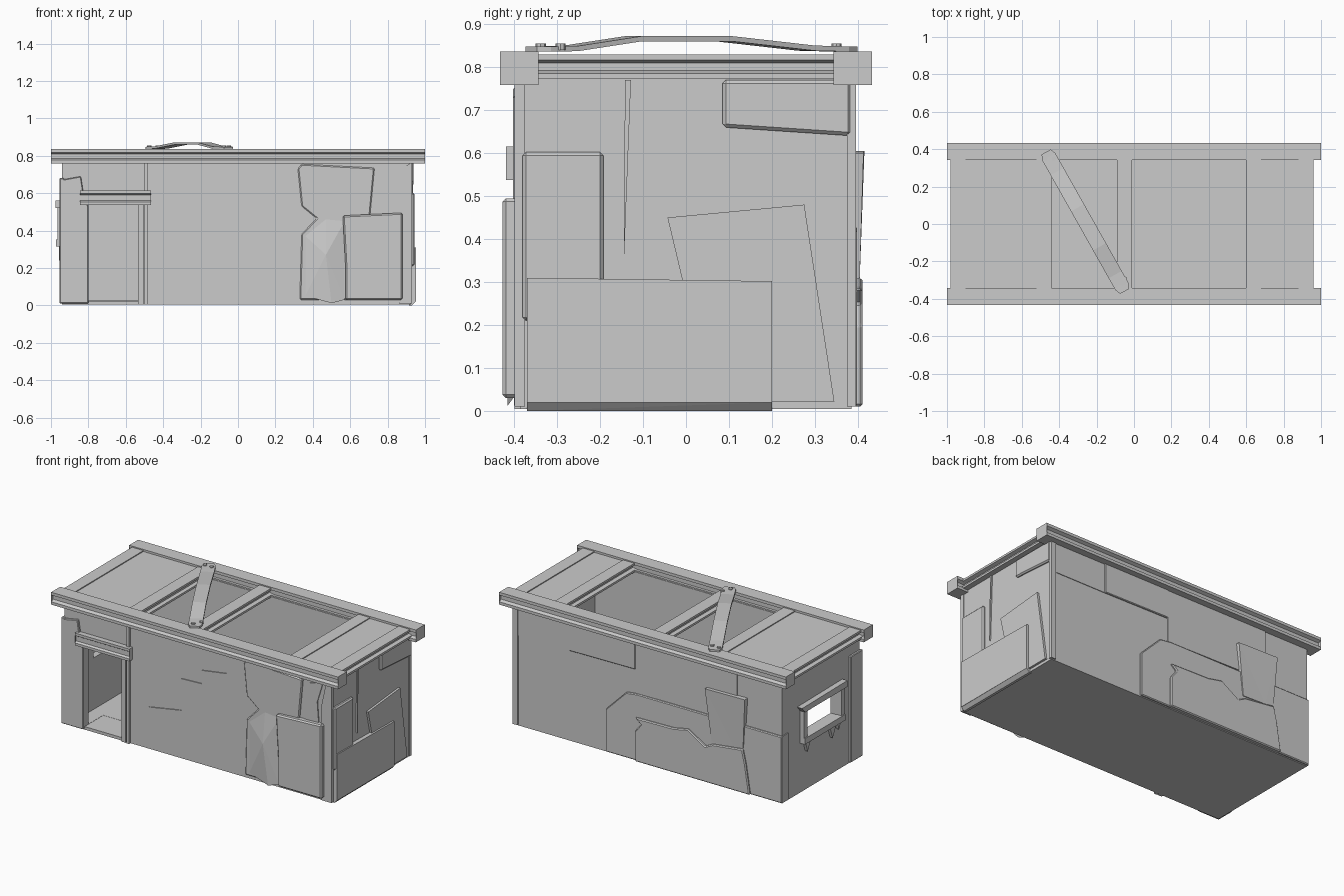
import bpy, bmesh, math
from mathutils import Vector

if "Cube" in bpy.data.objects:
    bpy.data.objects.remove(bpy.data.objects["Cube"])

def make(name, bm, bevel=0.0):
    bmesh.ops.recalc_face_normals(bm, faces=bm.faces)
    me = bpy.data.meshes.new(name)
    bm.to_mesh(me)
    bm.free()
    ob = bpy.data.objects.new(name, me)
    bpy.context.collection.objects.link(ob)
    if bevel:
        m = ob.modifiers.new("bevel", 'BEVEL')
        m.width, m.segments, m.limit_method = bevel, 1, 'ANGLE'
    return ob

def loft(name, rings, bevel=0.0):
    """Closed solid through equal-length point rings."""
    bm = bmesh.new()
    vs = [[bm.verts.new(p) for p in r] for r in rings]
    n = len(vs[0])
    for a, b in zip(vs, vs[1:]):
        for i in range(n):
            j = (i + 1) % n
            bm.faces.new((a[i], a[j], b[j], b[i]))
    caps = [bm.faces.new(vs[0]), bm.faces.new(vs[-1])]
    bmesh.ops.triangulate(bm, faces=caps) if not bevel else None
    return make(name, bm, bevel)

def box(name, x0, x1, y0, y1, z0, z1):
    ring = [(x0, y0), (x1, y0), (x1, y1), (x0, y1)]
    return loft(name, [[(x, y, z) for x, y in ring] for z in (z0, z1)])

SIDES = {
    'front': lambda u, z, d: (u, -0.385 - d, z),
    'back': lambda u, z, d: (u, 0.385 + d, z),
    'right': lambda u, z, d: (0.925 + d, u, z),
    'left': lambda u, z, d: (-0.94 - d, u, z)}

def plate(name, side, pts, depth, bevel=0.0):
    """Sheet on a wall; a third value on a point overrides its depth."""
    f = SIDES[side]
    inner = [f(p[0], p[1], -0.01) for p in pts]
    outer = [f(p[0], p[1], p[2] if len(p) > 2 else depth) for p in pts]
    return loft(name, [inner, outer], bevel)

def rect(u0, u1, z0, z1):
    return [(u0, z0), (u1, z0), (u1, z1), (u0, z1)]

def i_beam(name, axis, a0, a1, c, z0, z1, w, web, t):
    """I-profile beam; c is the centre across, w half flange, web half web."""
    half = [(w, z0), (w, z0 + t), (web, z0 + 1.5 * t),
            (web, z1 - 1.5 * t), (w, z1 - t), (w, z1)]
    prof = half + [(-u, z) for u, z in reversed(half)]
    put = (lambda a, u, z: (a, c + u, z)) if axis == 'x' else (lambda a, u, z: (c + u, a, z))
    return loft(name, [[put(a, u, z) for u, z in prof] for a in (a0, a1)])

# hollow shell with doorway and window
shell = box("wall_shell", -0.94, 0.925, -0.385, 0.385, 0.005, 0.785)
cutters = [box("room_cut", -0.89, 0.875, -0.345, 0.345, 0.025, 1.0),
           box("door_cut", -0.80, -0.53, -0.6, -0.2, 0.024, 0.545),
           box("window_cut", -1.2, -0.8, -0.17, 0.17, 0.35, 0.52)]
bpy.context.view_layer.objects.active = shell
for c in cutters:
    m = shell.modifiers.new("cut", 'BOOLEAN')
    m.operation, m.solver, m.object = 'DIFFERENCE', 'EXACT', c
    bpy.ops.object.modifier_apply(modifier=m.name)
    bpy.data.objects.remove(c)

# long roof beams and cross beams
for s, n in ((-1, "front"), (1, "back")):
    i_beam("roof_beam_" + n, 'x', -1, 1, s * 0.388, 0.758, 0.836, 0.045, 0.026, 0.018)
for i, x in enumerate((-0.94, -0.48, -0.05, 0.64, 0.92)):
    i_beam(f"cross_beam_{i}", 'y', -0.365, 0.365, x, 0.772, 0.829, 0.04, 0.018, 0.013)
box("roof_panel_left", -0.915, -0.46, -0.365, 0.365, 0.79, 0.823)
box("roof_panel_right", 0.66, 0.9, -0.365, 0.365, 0.79, 0.823)

# bent strap across the roof with bolts
a, b = Vector((-0.47, 0.385, 0)), Vector((-0.05, -0.36, 0))
d = (b - a).normalized()
side = Vector((-d.y, d.x, 0))
rings = []
for t, z, w in ((0, .836, .028), (.035, .836, .04), (.14, .838, .04), (.40, .860, .04),
                (.68, .860, .04), (.88, .837, .04), (.965, .836, .04), (1, .836, .028)):
    p = a.lerp(b, t) + Vector((0, 0, z))
    up = Vector((0, 0, 0.012))
    rings.append([p - side * w, p + side * w, p + side * w + up, p - side * w + up])
loft("roof_strap", rings)
for i, (x, y) in enumerate(((-.475, .35), (-.428, .35), (-.075, -.338), (-.05, -.292))):
    loft(f"strap_bolt_{i}", [[(x + .012 * math.cos(k * math.pi / 4), y + .012 * math.sin(k * math.pi / 4), z)
                              for k in range(8)] for z in (0.84, 0.855)])

# front: corner sheet, door frame, lintel
plate("front_corner_sheet", 'front', [(-.95, .01), (-.80, .01), (-.80, .53), (-.82, .56),
      (-.84, .69), (-.95, .67)], 0.015, 0.004)
plate("door_jamb", 'front', rect(-.535, -.505, .005, .54), 0.012)
plate("door_post", 'front', rect(-.50, -.48, .005, .77), 0.014)
i_beam("door_lintel", 'x', -.845, -.465, -.392, .537, .615, .027, .014, .016)

# front: cracked render and patched sheets
plate("cracked_render", 'front', [(-.30, .015), (-.35, .27), (-.12, .31), (-.12, .51), (.02, .515),
      (.02, .60), (.19, .625), (.24, .63), (.30, .675), (.34, .69), (.34, .77), (.90, .77), (.90, .015)], 0.006)
plate("torn_sheet", 'front', [(.33, .03), (.34, .38), (.42, .465), (.34, .53), (.32, .73),
      (.34, .755), (.73, .735), (.72, .63), (.705, .47), (.60, .46), (.60, .03)], 0.017, 0.006)
bm = bmesh.new()
ring = [bm.verts.new((x, y, z)) for x, z, y in ((.36, .05, -.402), (.50, .012, -.415), (.57, .03, -.402),
        (.57, .45, -.402), (.47, .46, -.402), (.36, .37, -.402))]
mid = bm.verts.new((.47, -.425, .27))
for i in range(6):
    bm.faces.new((ring[i], ring[(i + 1) % 6], mid))
bm.faces.new(ring)
make("torn_sheet_dent", bm)
plate("thick_sheet", 'front', [(.575, .03), (.575, .20), (.56, .48), (.88, .495), (.88, .03)], 0.042, 0.008)
plate("upper_patch", 'front', [(.74, .49), (.75, .72), (.83, .74), (.87, .75), (.83, .62), (.84, .49)], 0.012)
plate("front_right_strip", 'front', [(.86, .01), (.86, .60), (.89, .74), (.93, .765), (.93, .01)], 0.014)

# right end sheets
plate("right_low_sheet", 'right', [(-.37, .02), (.20, .02), (.20, .302), (-.37, .31)], 0.026)
plate("right_low_lip", 'right', [(-.37, 0, .006), (.20, 0, .006), (.20, .02, .026), (-.37, .022, .026)], 0.02)
plate("right_tall_sheet", 'right', rect(-.38, -.192, .21, .602), 0.018, 0.008)
plate("right_tilted_sheet", 'right', [(-.043, .45), (.275, .48), (.345, .022), (.10, .022), (-.005, .29)], 0.014)
plate("right_upper_sheet", 'right', [(.085, .66), (.385, .64), (.385, .77), (.085, .77)], 0.014, 0.008)
plate("right_crack_strip", 'right', [(-.144, .355), (-.128, .77), (-.142, .77)], 0.008)

# back sheets
plate("back_upper_left_sheet", 'back', [(.925, .575), (.925, .77), (.54, .77), (.54, .575)], 0.004)
plate("back_upper_sheet", 'back', [(.54, .575), (.54, .77), (.08, .77), (.08, .58)], 0.010, 0.004)
plate("back_right_sheet", 'back', [(.08, .43), (.08, .77), (-.63, .77), (-.63, .44)], 0.006)
plate("back_low_sheet", 'back', [(.28, .01), (.28, .28), (.14, .42), (.06, .43), (-.945, .43),
      (-.945, .01)], 0.013, 0.005)
plate("back_broken_sheet", 'back', [(.07, .01), (.07, .20), (.03, .25), (.07, .285), (-.20, .29), (-.30, .31),
      (-.42, .235), (-.47, .26), (-.68, .285), (-.70, .20), (-.73, .01)], 0.026, 0.006)
plate("back_leaning_sheet", 'back', [(-.42, .60, .028), (-.70, .605, .03), (-.68, .29, .018), (-.62, .28, .018),
      (-.46, .275, .018)], 0.02)
plate("back_right_corner_strip", 'back', rect(.90, .935, .01, .77), 0.010)

# left end: corner sheet, window frame, torn fringe
plate("left_corner_sheet", 'left', rect(-.40, -.28, .01, .68), 0.014, 0.004)
plate("left_rear_strip", 'left', rect(.33, .39, .01, .43), 0.006)
plate("window_head", 'left', [(-.215, .52), (.205, .52), (.235, .555), (-.215, .56)], 0.035)
plate("window_sill", 'left', rect(-.20, .205, .315, .352), 0.032)
for s, n in ((-1, "front"), (1, "back")):
    plate("window_post_" + n, 'left', rect(s * .17, s * .205, .35, .52), 0.026)
for i, (y, w, z) in enumerate(((.15, .03, .25), (-.10, .035, .24), (-.16, .02, .27))):
    plate(f"torn_fringe_{i}", 'left', [(y - w, .32), (y + w, .32), (y + w * .2, z)], 0.018)
